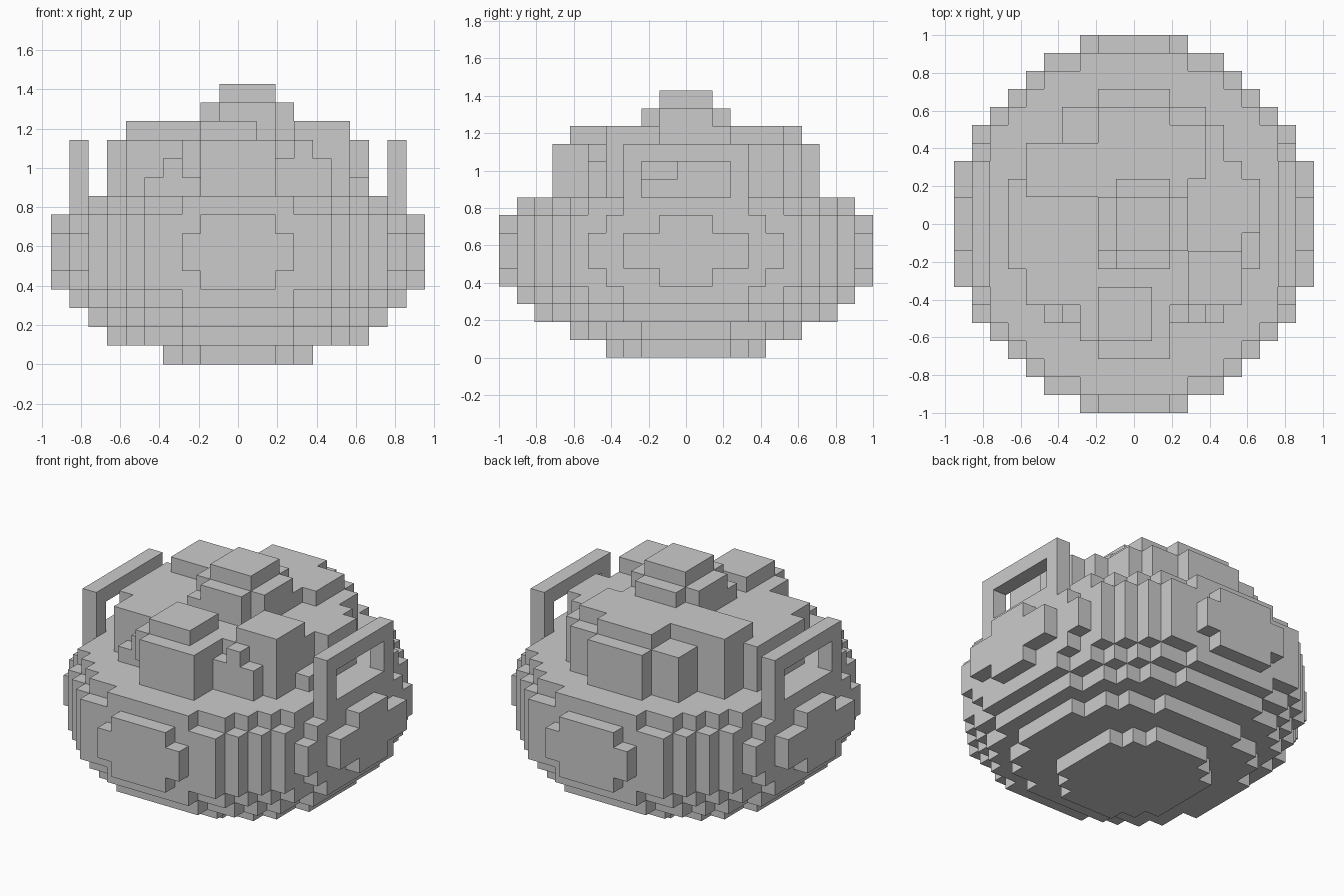
import bpy, bmesh

if "Cube" in bpy.data.objects:
    bpy.data.objects.remove(bpy.data.objects["Cube"])

U = 2 / 21  # one block


def rows(widths, z0, z1):
    """Blocks of a rounded layer; widths = half-width in x for |y| = 0, 1, 2..."""
    return {(x, y, z) for z in range(z0, z1)
            for y in range(1 - len(widths), len(widths))
            for x in range(-widths[abs(y)], widths[abs(y)])}


def box(x0, x1, y0, y1, z0, z1):
    """Blocks from x0 to x1, rows y0 to y1 inclusive, z0 to z1."""
    return {(x, y, z) for x in range(x0, x1)
            for y in range(y0, y1 + 1) for z in range(z0, z1)}


# Round bowl, widest in the middle
bowl = rows([4, 4, 4, 3, 2], 0, 1)
bowl |= rows([7, 7, 7, 6, 6, 5, 3], 1, 2)
bowl |= rows([8, 8, 8, 8, 7, 7, 6, 5, 3], 2, 3)
rim = [9, 9, 9, 9, 8, 8, 7, 6, 5, 3]
shoulder = [10, 10, 9, 9, 9, 8, 8, 7, 6, 5, 2]
belly = [10, 10, 10, 10, 9, 9, 8, 7, 6, 5, 3]
for widths, a, b in ((rim, 3, 4), (shoulder, 4, 5), (belly, 5, 7),
                     (shoulder, 7, 8), (rim, 8, 9)):
    bowl |= rows(widths, a, b)

# Looped side handles
right_handle = box(8, 9, -3, 3, 9, 12) - box(8, 9, -2, 2, 9, 11)
left_handle = {(-1 - x, y, z) for x, y, z in right_handle}

# Heap in the bowl: a rounded core with lumps around it
heap_core = rows([6, 6, 6, 5, 5, 4], 9, 11) | rows([5, 5, 5, 4, 4], 11, 12)
front_lump = (box(-2, 2, -7, -4, 9, 12) | box(-3, 2, -6, -4, 10, 12)
              | box(-2, 1, -6, -4, 12, 13))
front_right_lump = (box(2, 6, -4, -2, 9, 12) | box(3, 4, -5, -5, 9, 12)
                    | box(4, 5, -5, -5, 9, 11) | box(3, 6, -4, -2, 12, 13))
left_lump = (box(-7, -3, -2, 0, 9, 12) | box(-6, -3, -4, 1, 9, 12)
             | box(-5, -3, -5, -5, 9, 10))
right_lump = (box(3, 7, -2, 0, 9, 10) | box(3, 7, 0, 2, 9, 12)
              | box(3, 6, -1, 3, 9, 12))
back_left_lump = (box(-6, -2, 2, 4, 9, 13) | box(-4, -2, 5, 6, 9, 12)
                  | box(-7, -6, 1, 2, 9, 12))
back_lump = (box(-2, 2, 4, 7, 9, 12) | box(-2, 4, 4, 6, 9, 12)
             | box(-2, 2, 4, 6, 12, 13) | box(2, 4, 3, 5, 12, 13)
             | box(4, 5, 3, 5, 9, 12))
top_lump = (box(-2, 2, -2, 3, 12, 13) | box(-2, 3, -1, 2, 12, 13)
            | box(-1, 2, -2, 2, 13, 14) | box(-2, 3, -1, 1, 13, 14)
            | box(-1, 2, -1, 1, 14, 15))

parts = dict(bowl=bowl, right_handle=right_handle, left_handle=left_handle,
             heap_core=heap_core, front_lump=front_lump,
             front_right_lump=front_right_lump, left_lump=left_lump,
             right_lump=right_lump, back_left_lump=back_left_lump,
             back_lump=back_lump, top_lump=top_lump)
everything = set().union(*parts.values())
used = set()


def build(name, blocks):
    """Skin a set of blocks with only its outward-facing surfaces."""
    bm = bmesh.new()
    verts = {}

    def vert(p):
        if p not in verts:
            verts[p] = bm.verts.new((p[0] * U, (p[1] - 0.5) * U, p[2] * U))
        return verts[p]

    for c in sorted(blocks - used):
        for axis in range(3):
            for side in (0, 1):
                n = list(c)
                n[axis] += 2 * side - 1
                if tuple(n) in everything:
                    continue
                loop = []
                for i, j in ((0, 0), (1, 0), (1, 1), (0, 1)):
                    p = list(c)
                    p[axis] += side
                    p[(axis + 1) % 3] += i
                    p[(axis + 2) % 3] += j
                    loop.append(vert(tuple(p)))
                bm.faces.new(loop if side else loop[::-1])
    used.update(blocks)
    # merge flat areas into clean faces
    bmesh.ops.dissolve_limit(bm, angle_limit=0.01, verts=bm.verts[:],
                             edges=bm.edges[:])
    mesh = bpy.data.meshes.new(name)
    bm.to_mesh(mesh)
    bm.free()
    bpy.context.collection.objects.link(bpy.data.objects.new(name, mesh))


for part, blocks in parts.items():
    build(part, blocks)
